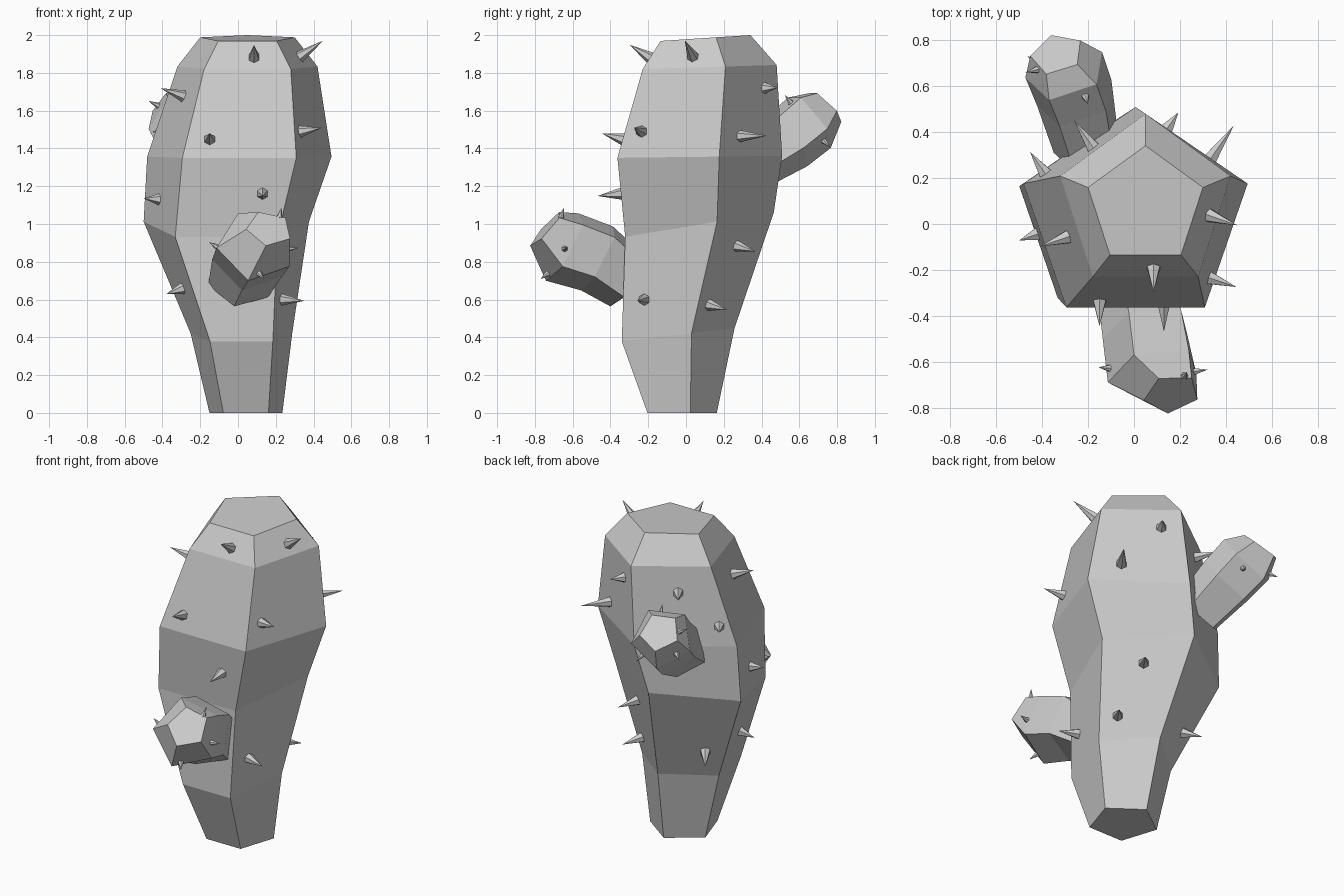
import bpy, bmesh, math
from mathutils import Vector
from mathutils.bvhtree import BVHTree

if "Cube" in bpy.data.objects:
    bpy.data.objects.remove(bpy.data.objects["Cube"])

SIDES = 5


def loft(name, rings):
    """Capped low-poly skin through a list of point rings."""
    bm = bmesh.new()
    vs = [[bm.verts.new(p) for p in ring] for ring in rings]
    for a, b in zip(vs, vs[1:]):
        for i in range(SIDES):
            j = (i + 1) % SIDES
            bm.faces.new((a[i], a[j], b[j], b[i]))
    bm.faces.new(vs[0][::-1])
    bm.faces.new(vs[-1])
    bmesh.ops.recalc_face_normals(bm, faces=bm.faces)
    tree = BVHTree.FromBMesh(bm)
    mesh = bpy.data.meshes.new(name)
    bm.to_mesh(mesh)
    bm.free()
    bpy.context.collection.objects.link(bpy.data.objects.new(name, mesh))
    return tree


def body_ring(cx, cy, z, rx, ry, tilt):
    pts = []
    for i in range(SIDES):
        a = math.radians(90 + 72 * i)
        dy = ry * math.sin(a)
        pts.append((cx + rx * math.cos(a), cy + dy, z + tilt * dy))
    return pts


def arm_ring(center, normal, r, phase):
    n = Vector(normal).normalized()
    u = Vector((0, 0, 1)).cross(n).normalized()
    v = n.cross(u)
    angles = [math.radians(phase + 72 * i) for i in range(SIDES)]
    return [Vector(center) + r * (u * math.cos(a) + v * math.sin(a)) for a in angles]


def spikes(name, tree, spots, width):
    """Six-sided cones standing on the surface nearest each spot (x, y, z, length)."""
    bm = bmesh.new()
    for x, y, z, length in spots:
        p, n, _, _ = tree.find_nearest(Vector((x, y, z)))
        m = n.to_track_quat('Z', 'Y').to_matrix().to_4x4()
        m.translation = p + n * (length / 2 - 0.005)
        bmesh.ops.create_cone(bm, cap_ends=True, segments=6, radius1=width,
                              radius2=0, depth=length, matrix=m)
    mesh = bpy.data.meshes.new(name)
    bm.to_mesh(mesh)
    bm.free()
    bpy.context.collection.objects.link(bpy.data.objects.new(name, mesh))


# Trunk: pentagonal rings (cx, cy, z, rx, ry, tilt)
body = loft("cactus_trunk", [body_ring(*r) for r in (
    (0.042, -0.04, 0.0, 0.203, 0.203, 0),
    (0.018, -0.073, 0.41, 0.283, 0.33, 0.117),
    (-0.062, 0.03, 0.99, 0.46, 0.435, 0.165),
    (0.007, 0.027, 1.355, 0.513, 0.482, 0.012),
    (0.05, 0.088, 1.83, 0.39, 0.392, 0.03),
    (0.05, 0.078, 1.983, 0.263, 0.263, 0.065))])

# Front arm: (center, normal, radius)
front = loft("front_arm", [arm_ring(*r, 110) for r in (
    ((0.01, -0.28, 0.68), (0.1, -0.7, 0.7), 0.17),
    ((0.06, -0.46, 0.82), (0.15, -0.87, 0.45), 0.20),
    ((0.09, -0.64, 0.88), (0.2, -0.87, 0.45), 0.21),
    ((0.165, -0.74, 0.975), (0.15, -0.73, 0.66), 0.125))])

# Rear arm
rear = loft("rear_arm", [arm_ring(*r, 126) for r in (
    ((-0.2, 0.33, 1.31), (-0.25, 0.7, 0.65), 0.155),
    ((-0.25, 0.54, 1.45), (-0.25, 0.75, 0.6), 0.18),
    ((-0.295, 0.66, 1.55), (-0.25, 0.75, 0.6), 0.185),
    ((-0.335, 0.74, 1.625), (-0.2, 0.65, 0.7), 0.12))])

# Spikes, grouped by trunk face: front, right, back right, back left, left
spikes("trunk_spikes", body, (
    (0.085, -0.19, 1.88, 0.13), (-0.15, -0.34, 1.45, 0.12), (0.13, -0.35, 1.16, 0.13),
    (0.32, 0.04, 1.88, 0.16), (0.33, -0.235, 1.49, 0.13), (0.23, -0.22, 0.60, 0.13),
    (0.14, 0.41, 1.72, 0.09), (0.33, 0.28, 1.465, 0.18),
    (0.16, 0.28, 0.88, 0.13), (0.23, 0.13, 0.57, 0.13),
    (-0.19, 0.35, 1.68, 0.15), (-0.40, 0.24, 1.48, 0.12), (-0.24, 0.15, 0.62, 0.13),
    (-0.27, -0.05, 1.67, 0.14), (-0.41, -0.04, 1.13, 0.09), (-0.29, -0.12, 0.66, 0.10)), 0.033)
spikes("front_arm_spikes", front, (
    (-0.08, -0.63, 0.86, 0.06), (0.28, -0.64, 0.87, 0.065),
    (0.22, -0.66, 1.04, 0.06), (0.11, -0.73, 0.74, 0.06)), 0.018)
spikes("rear_arm_spikes", rear, (
    (-0.43, 0.67, 1.63, 0.065), (-0.22, 0.58, 1.61, 0.06),
    (-0.20, 0.74, 1.43, 0.06), (-0.42, 0.70, 1.50, 0.06)), 0.018)
